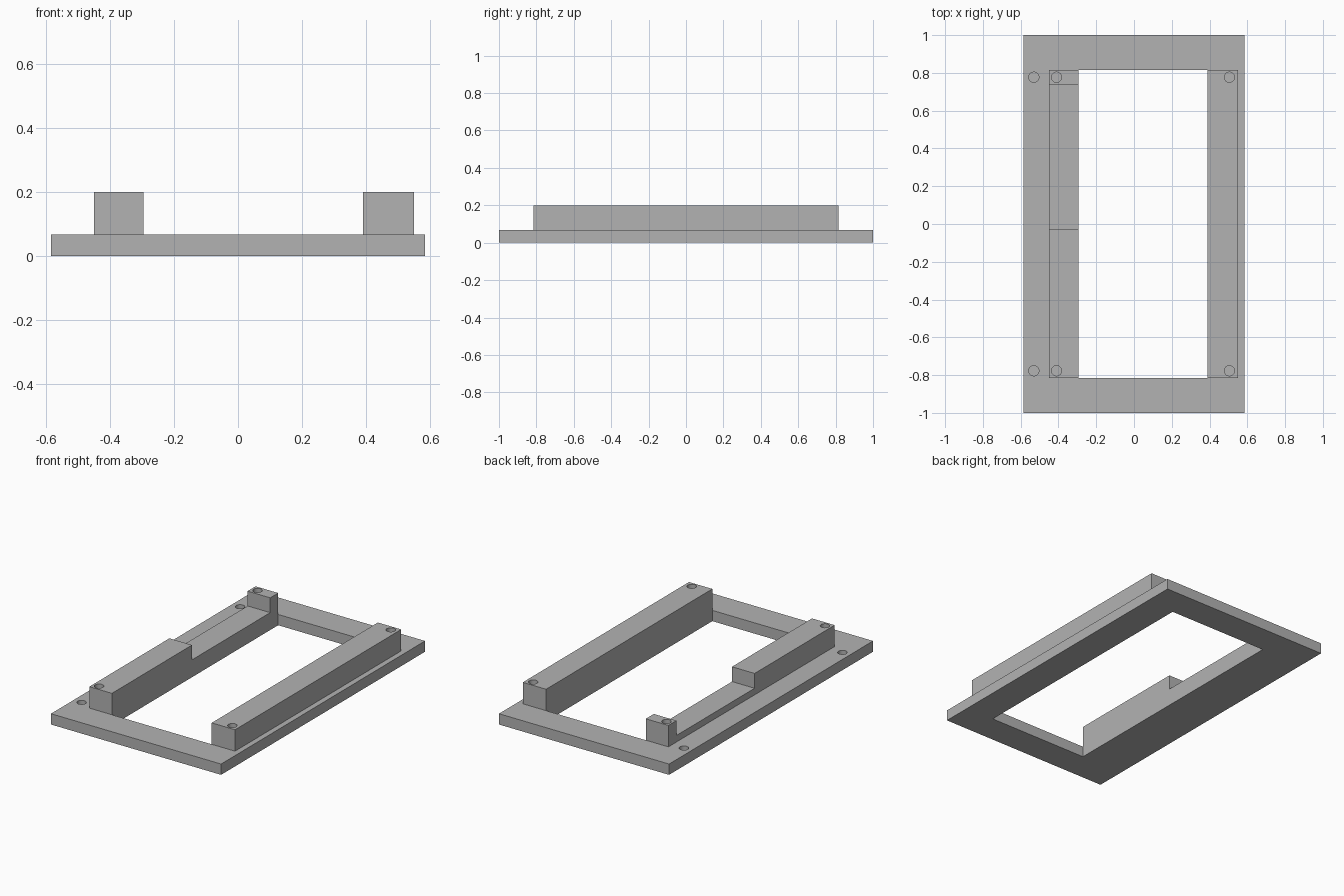
import bpy
import bmesh
from mathutils import Matrix, Vector

cube = bpy.data.objects.get("Cube")
if cube:
    bpy.data.objects.remove(cube, do_unlink=True)

GREY = (0.45, 0.45, 0.45, 1.0)
mat = bpy.data.materials.new("plain grey")
mat.use_nodes = True
mat.diffuse_color = GREY
mat.node_tree.nodes["Principled BSDF"].inputs["Base Color"].default_value = GREY

# Main dimensions
HALF_X, HALF_Y = 0.584, 1.0
BASE_TOP, RAIL_TOP, NOTCH_Z = 0.067, 0.2, 0.108
RAIL_Y, HOLE_Y, HOLE_R = 0.815, 0.777, 0.027
LEFT_X = (0.39, 0.55)
RIGHT_X = (-0.45, -0.295)


def make_object(name, bm):
    bmesh.ops.recalc_face_normals(bm, faces=bm.faces)
    mesh = bpy.data.meshes.new(name)
    bm.to_mesh(mesh)
    bm.free()
    mesh.materials.append(mat)
    obj = bpy.data.objects.new(name, mesh)
    bpy.context.collection.objects.link(obj)
    return obj


def extrude_profile(name, points, along):
    """Solid made by sweeping a flat outline along a vector."""
    bm = bmesh.new()
    face = bm.faces.new([bm.verts.new(p) for p in points])
    result = bmesh.ops.extrude_face_region(bm, geom=[face], use_keep_orig=True)
    verts = [v for v in result["geom"] if isinstance(v, bmesh.types.BMVert)]
    bmesh.ops.translate(bm, verts=verts, vec=Vector(along))
    return make_object(name, bm)


def block(name, xs, ys, zs):
    outline = [(xs[0], ys[0], zs[0]), (xs[1], ys[0], zs[0]),
               (xs[1], ys[1], zs[0]), (xs[0], ys[1], zs[0])]
    return extrude_profile(name, outline, (0, 0, zs[1] - zs[0]))


def subtract(obj, cutter):
    cutter.hide_render = True
    cutter.hide_set(True)
    cutter.display_type = 'WIRE'
    mod = obj.modifiers.new(cutter.name, 'BOOLEAN')
    mod.operation = 'DIFFERENCE'
    mod.solver = 'EXACT'
    mod.object = cutter
    bpy.context.view_layer.objects.active = obj
    bpy.ops.object.modifier_apply(modifier=mod.name)
    bpy.data.objects.remove(cutter, do_unlink=True)


def drill_pair(obj, x, top, depth):
    """Blind screw holes near the front and back ends."""
    for y in (-HOLE_Y, HOLE_Y):
        bm = bmesh.new()
        bmesh.ops.create_cone(bm, cap_ends=True, segments=32,
                              radius1=HOLE_R, radius2=HOLE_R, depth=2 * depth,
                              matrix=Matrix.Translation((x, y, top)))
        subtract(obj, make_object("hole_cutter", bm))


# Rectangular base frame, with its window cut out
base = block("base_frame", (-HALF_X, HALF_X), (-HALF_Y, HALF_Y), (0, BASE_TOP))
subtract(base, block("window_cutter", (RIGHT_X[1], LEFT_X[0]),
                     (-RAIL_Y, RAIL_Y), (-0.1, 0.3)))
drill_pair(base, -0.53, BASE_TOP, 0.05)

# Plain rail on the left
left_rail = block("left_rail", LEFT_X, (-RAIL_Y, RAIL_Y), (BASE_TOP, RAIL_TOP))
drill_pair(left_rail, 0.505, RAIL_TOP, 0.1)

# Rail on the right, with a long notch towards the back
side = [(-RAIL_Y, BASE_TOP), (RAIL_Y, BASE_TOP), (RAIL_Y, RAIL_TOP),
        (0.737, RAIL_TOP), (0.737, NOTCH_Z), (-0.03, NOTCH_Z),
        (-0.03, RAIL_TOP), (-RAIL_Y, RAIL_TOP)]
right_rail = extrude_profile("right_rail", [(RIGHT_X[0], y, z) for y, z in side],
                             (RIGHT_X[1] - RIGHT_X[0], 0, 0))
drill_pair(right_rail, -0.41, RAIL_TOP, 0.1)

# Smooth hole walls, crisp edges
bpy.ops.object.select_all(action='DESELECT')
for obj in (base, left_rail, right_rail):
    obj.select_set(True)
bpy.context.view_layer.objects.active = base
bpy.ops.object.shade_smooth_by_angle()
